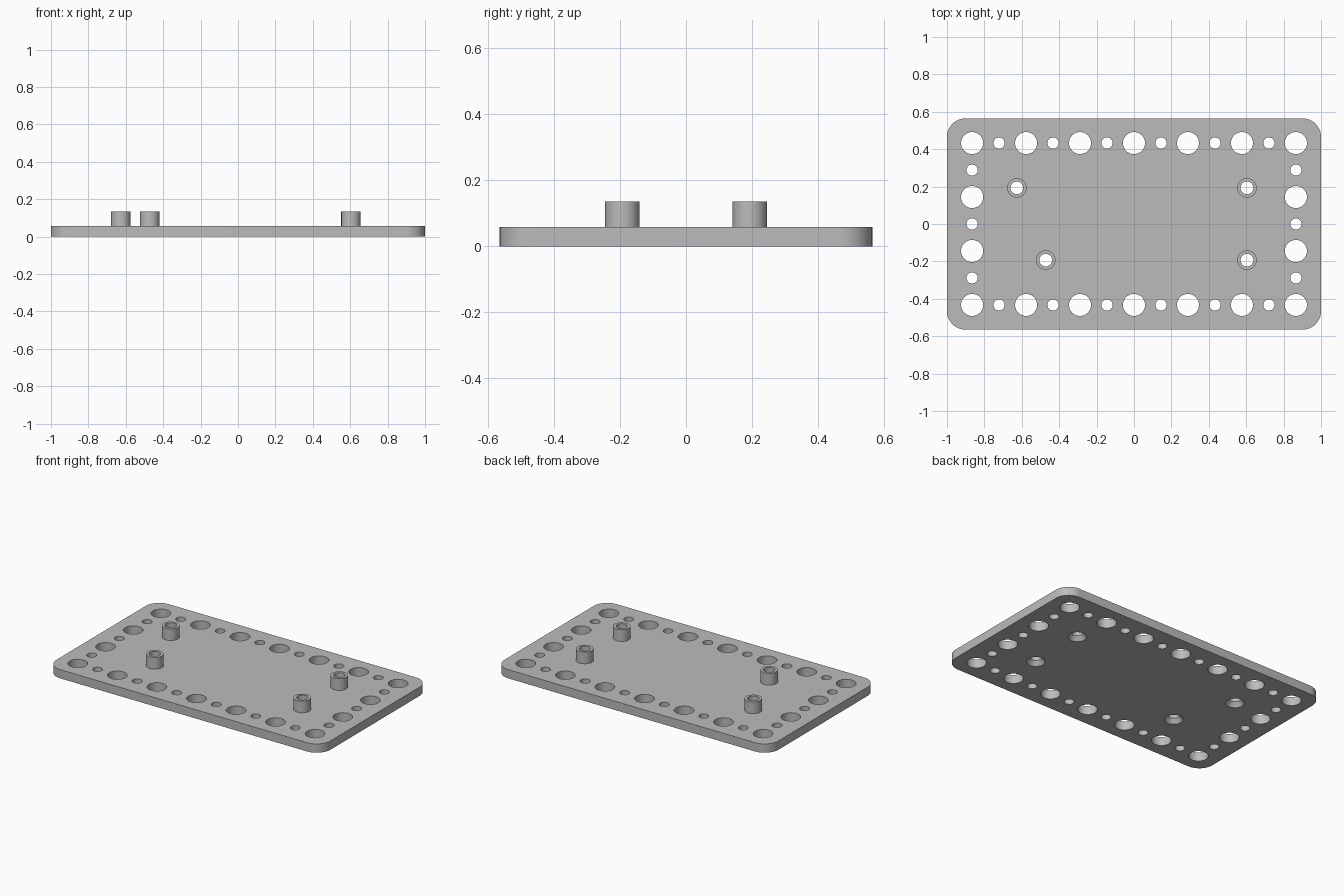
import bpy, bmesh
from math import cos, sin, pi, radians
from mathutils import Matrix

if "Cube" in bpy.data.objects:
    bpy.data.objects.remove(bpy.data.objects["Cube"], do_unlink=True)

HALF_X, HALF_Y, THICK, CORNER = 1.0, 0.565, 0.058, 0.1
POST_R, BORE_R, POST_TOP = 0.052, 0.034, 0.135
PITCH = 0.2885
POSTS = [(-0.626, 0.193), (-0.472, -0.193), (0.604, 0.193), (0.604, -0.193)]

grey = bpy.data.materials.new("plain grey")
grey.use_nodes = True
grey.diffuse_color = (0.5, 0.5, 0.5, 1)
grey.node_tree.nodes["Principled BSDF"].inputs["Base Color"].default_value = (0.5, 0.5, 0.5, 1)


def make_object(name, bm):
    bmesh.ops.recalc_face_normals(bm, faces=bm.faces)
    mesh = bpy.data.meshes.new(name)
    bm.to_mesh(mesh)
    bm.free()
    mesh.materials.append(grey)
    obj = bpy.data.objects.new(name, mesh)
    bpy.context.collection.objects.link(obj)
    return obj


def add_cone(bm, x, y, r_low, r_high, z_low, z_high):
    bmesh.ops.create_cone(bm, cap_ends=True, segments=40, radius1=r_low, radius2=r_high,
                          depth=z_high - z_low,
                          matrix=Matrix.Translation((x, y, (z_low + z_high) / 2)))


def cut(obj, cutter):
    mod = obj.modifiers.new("cut", 'BOOLEAN')
    mod.operation, mod.solver, mod.object = 'DIFFERENCE', 'EXACT', cutter
    bpy.ops.object.select_all(action='DESELECT')
    bpy.context.view_layer.objects.active = obj
    obj.select_set(True)
    bpy.ops.object.modifier_apply(modifier=mod.name)


# Rounded base plate
bm = bmesh.new()
outline = []
for i, (sx, sy) in enumerate([(1, 1), (-1, 1), (-1, -1), (1, -1)]):
    for k in range(13):
        a = (i + k / 12) * pi / 2
        outline.append(bm.verts.new((sx * (HALF_X - CORNER) + CORNER * cos(a),
                                     sy * (HALF_Y - CORNER) + CORNER * sin(a), 0)))
floor = bm.faces.new(outline)
top = bmesh.ops.extrude_face_region(bm, geom=[floor])["geom"]
bmesh.ops.translate(bm, vec=(0, 0, THICK),
                    verts=[v for v in top if isinstance(v, bmesh.types.BMVert)])
plate = make_object("base_plate", bm)

# Border holes, alternating large and small around the edge
bm = bmesh.new()
spots = [(i, j) for i in range(-6, 7) for j in range(-3, 4) if abs(i) == 6 or abs(j) == 3]
for i, j in spots:
    large = i % 2 == 0 if abs(j) == 3 else j % 2 == 1
    r = 0.059 if large else 0.03
    add_cone(bm, i * PITCH / 2, j * PITCH / 2, r, r, -0.1, 0.1)
hole_cutter = make_object("border_hole_cutter", bm)

# Screw bores and their countersinks in the underside
bm = bmesh.new()
for x, y in POSTS:
    add_cone(bm, x, y, BORE_R, BORE_R, -0.1, 0.2)
bore_cutter = make_object("bore_cutter", bm)
bm = bmesh.new()
for x, y in POSTS:
    add_cone(bm, x, y, 0.066, BORE_R - 0.001, -0.012, 0.03)
sink_cutter = make_object("countersink_cutter", bm)

# Hollow standoff posts
bm = bmesh.new()
for x, y in POSTS:
    add_cone(bm, x, y, POST_R, POST_R, THICK, POST_TOP)
posts = make_object("standoff_posts", bm)

for cutter in (hole_cutter, bore_cutter, sink_cutter):
    cut(plate, cutter)
cut(posts, bore_cutter)

for cutter in (hole_cutter, bore_cutter, sink_cutter):
    bpy.data.objects.remove(cutter, do_unlink=True)

for obj in (plate, posts):
    bpy.ops.object.select_all(action='DESELECT')
    bpy.context.view_layer.objects.active = obj
    obj.select_set(True)
    bpy.ops.object.shade_smooth_by_angle(angle=radians(30))
